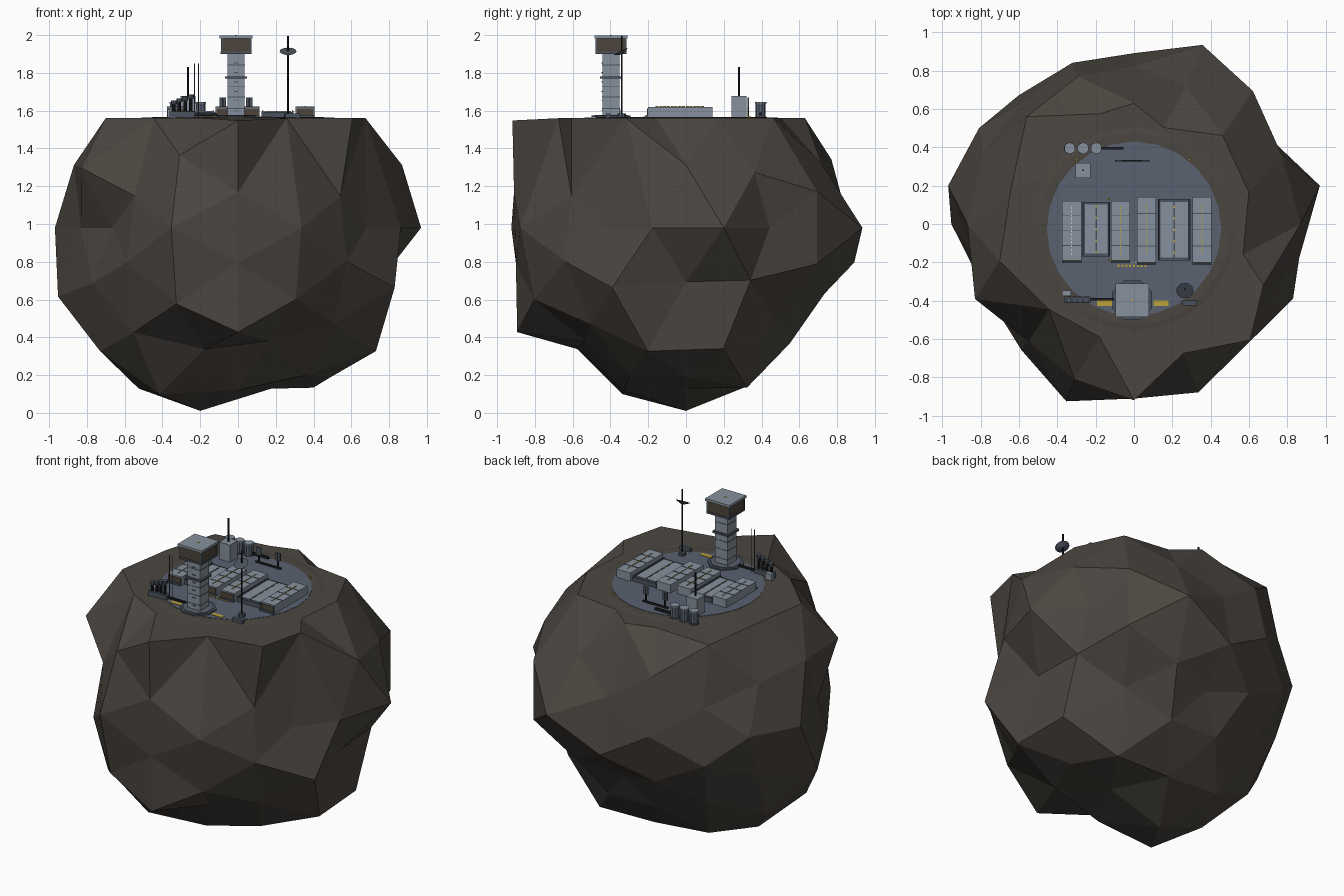
import bpy
import bmesh
from math import pi
from mathutils import Matrix, Vector

if "Cube" in bpy.data.objects:
    bpy.data.objects.remove(bpy.data.objects["Cube"], do_unlink=True)


def material(name, r, g, b):
    mat = bpy.data.materials.new(name)
    mat.use_nodes = True
    mat.diffuse_color = (r, g, b, 1)
    mat.node_tree.nodes["Principled BSDF"].inputs["Base Color"].default_value = (r, g, b, 1)
    return mat


rock = material("brown rock", .071, .061, .051)
deck_blue = material("blue grey deck", .1, .12, .16)
panel = material("light grey panel", .24, .285, .34)
steel = material("dark steel", .07, .085, .11)
black = material("near black", .012, .013, .016)
yellow = material("marking yellow", .5, .36, .04)
bronze = material("bronze wall", .075, .06, .045)
white = material("marking white", .55, .58, .6)


def finish(name, bm, mat):
    bmesh.ops.recalc_face_normals(bm, faces=bm.faces)
    mesh = bpy.data.meshes.new(name)
    bm.to_mesh(mesh)
    bm.free()
    mesh.materials.append(mat)
    obj = bpy.data.objects.new(name, mesh)
    bpy.context.collection.objects.link(obj)
    return obj


def boxes(name, mat, size, *bases):
    """Equal boxes, each standing on the given base centre."""
    bm = bmesh.new()
    for x, y, z in bases:
        place = Matrix.Translation((x, y, z + size[2] / 2)) @ Matrix.Diagonal((*size, 1))
        bmesh.ops.create_cube(bm, size=1, matrix=place)
    return finish(name, bm, mat)


def posts(name, mat, radius, height, *bases, sides=8, top=None, turn=None):
    """Equal upright cylinders or cones, optionally turned about their base."""
    bm = bmesh.new()
    for base in bases:
        place = Matrix.Translation(base) @ (turn or Matrix()) @ Matrix.Translation((0, 0, height / 2))
        bmesh.ops.create_cone(bm, cap_ends=True, segments=sides, radius1=radius,
                              radius2=radius if top is None else top, depth=height, matrix=place)
    return finish(name, bm, mat)


TOP = 1.56    # level of the levelled summit
DECK = 1.566  # level of the landing deck

# Asteroid: a geodesic ball. Each direction is mirrored over the axes (plus before minus,
# z fastest) and every mirror image has its own radius.
crags = {
    (0, .851, .526): (.74, .77, 1.08, 1.05),
    (.851, .526, 0): (.84, .8, .95, .78),
    (.526, 0, .851): (.9, .93, .9, 1),
    (0, .979, .202): (.84, .91, .93, .92),
    (.979, .202, 0): (.99, .88, .99, .85),
    (.202, 0, .979): (.9, .87, .9, .99),
    (.357, .934, 0): (1, .94, .9, .99),
    (.934, 0, .357): (.93, .8, .93, 1.02),
    (0, .357, .934): (.9, .9, .9, .92),
    (.577, .577, .577): (.8, .8, 1.05, .88, .97, .88, .77, .96),
    (.653, .73, .202): (.95, .95, .83, .88, .88, .92, .84, .9),
    (.326, .855, .403): (.84, .86, .79, .94, .9, .85, .95, 1),
    (.855, .403, .326): (.9, .85, .79, .97, .92, .92, .97, .9),
    (.73, .202, .653): (.82, .98, .78, 1, .88, .98, .96, 1),
    (.403, .326, .855): (.9, .99, .9, .91, .9, .95, .9, 1.03),
    (.202, .653, .73): (.77, .84, .8, .82, .88, .84, .9, .88),
}
bm = bmesh.new()
middle = Vector((0, 0, .98))
pairs = []
for base, radii in crags.items():
    sx, sy, sz = [(1, -1) if part else (1,) for part in base]
    images = [Vector((base[0] * i, base[1] * j, base[2] * k)) for i in sx for j in sy for k in sz]
    for way, radius in zip(images, radii):
        spot = middle + way * radius
        # Level the summit: the inner crags all meet the deck level
        if spot.z > TOP or (way.z > .3 and spot.xy.length < .75):
            spot.z = TOP
        pairs.append((bm.verts.new(way.normalized()), spot))
bmesh.ops.convex_hull(bm, input=bm.verts[:])
for vert, spot in pairs:
    vert.co = spot
finish("asteroid", bm, rock)

# Landing deck with a low worn lip around it
posts("deck_lip", rock, .53, .004, (0, -.025, TOP), sides=24, top=.5)
posts("deck", deck_blue, .455, DECK - TOP, (0, -.025, TOP), sides=24)

# Habitat row: long plain modules between lower framed modules
ROOF = 1.62
modules = [(-.325, -.035, .31), (-.07, -.035, .31), (.065, -.03, .34), (.355, -.03, .34)]
for x, y, length in modules:
    front = y - length / 2
    boxes("module_hull", panel, (.1, length, ROOF - DECK), (x, y, DECK))
    boxes("module_door", bronze, (.09, .008, .045), (x, front - .002, DECK))
    boxes("module_sill", steel, (.1, .015, .012), (x, front - .007, DECK))
    boxes("roof_seam", steel, (.1, .004, .002), *[(x, y + k * length / 4, ROOF) for k in (-1, 0, 1)])
    dots = [(x, y + k * .02, ROOF) for k in range(-6, 7)]
    boxes("roof_marking", white if x < -.3 else yellow, (.005, .011, .004), *dots)

for x, y, width, length in ((-.197, -.027, .145, .285), (.21, -.03, .17, .32)):
    boxes("framed_module", steel, (width, length, .028), (x, y, DECK))
    half = width / 2 - .018
    boxes("framed_roof", panel, (half, length - .03, .008),
          *[(x + s * (half / 2 + .004), y, DECK + .025) for s in (-1, 1)])
    boxes("framed_rail", steel, (.008, length, .01),
          *[(x + s * (width / 2 - .006), y, DECK + .026) for s in (-1, 1)])
    boxes("framed_light", yellow, (.006, .014, .003),
          *[(x, y + k * .06, DECK + .028) for k in (-2, -1, 0, 1, 2)])

# Painted deck markings
boxes("guide_mark", yellow, (.011, .012, .003), *[(-.08 + k * .02, -.218, DECK) for k in range(8)])
boxes("guide_tick", white, (.008, .006, .003), *[(-.07 + k * .02, -.2, DECK) for k in range(5)])
boxes("hazard_plate", yellow, (.078, .028, .003), (-.155, -.413, DECK), (.142, -.413, DECK))
boxes("beacon", yellow, (.011, .011, .012), (-.3, .335, TOP), (.29, .335, TOP),
      (-.13, .13, DECK), (-.13, -.188, DECK))

# Control tower
tx, ty = -.01, -.397
octagon = Matrix.Rotation(pi / 8, 4, "Z")
posts("tower_foot", steel, .112, .008, (tx, ty, DECK), turn=octagon)
posts("tower_plinth", deck_blue, .095, .01, (tx, ty, DECK + .002), turn=octagon)
boxes("tower_shaft", panel, (.09, .09, .35), (tx, ty, DECK))
boxes("tower_seam", steel, (.093, .093, .004), *[(tx, ty, z) for z in (1.61, 1.67, 1.725, 1.84)])
boxes("tower_collar", steel, (.115, .115, .012), (tx, ty, 1.77))
boxes("tower_floor", steel, (.165, .165, .012), (tx, ty, 1.9))
boxes("tower_cabin", bronze, (.155, .155, .075), (tx, ty, 1.911))
boxes("cabin_corner", steel, (.008, .008, .073),
      *[(tx + i * .077, ty + j * .077, 1.911) for i in (-1, 1) for j in (-1, 1)])
boxes("tower_roof", panel, (.175, .175, .016), (tx, ty, 1.982))
boxes("roof_lamp", yellow, (.01, .01, .003), (tx, ty, 1.997))
boxes("ladder_rung", steel, (.022, .006, .004), *[(tx, ty - .047, 1.6 + k * .05) for k in range(6)])

# Dish mast
mx, my = .265, -.34
posts("mast_base", steel, .022, .02, (mx, my, DECK))
posts("mast", black, .005, .43, (mx, my, DECK))
tilt = Matrix.Rotation(.45, 4, "X")
posts("mast_dish", steel, .014, .016, (mx, my, 1.9), sides=12, top=.045, turn=tilt)
boxes("mast_locker", steel, (.075, .024, .025), (.29, -.412, TOP))

# Relay hut with antenna, beside the storage tanks
boxes("relay_hut", panel, (.078, .078, .112), (-.265, .28, DECK))
posts("hut_antenna", black, .005, .155, (-.265, .28, 1.675))
tanks = [(x, .395) for x in (-.335, -.265, -.197)]
posts("storage_tank", deck_blue, .027, .08, *[(x, y, TOP) for x, y in tanks], sides=10)
posts("tank_lid", panel, .03, .008, *[(x, y, 1.637) for x, y in tanks], sides=10)
posts("tank_foot", steel, .031, .008, *[(x, y, TOP) for x, y in tanks], sides=10)
boxes("tank_pipe", black, (.12, .014, .014), (-.115, .395, 1.575))

# Thin signal screen behind the habitat
boxes("screen_rail", black, (.18, .008, .012), (-.01, .33, DECK))
boxes("screen_post", black, (.008, .008, .1), (-.08, .33, DECK), (.06, .33, DECK))
boxes("screen_plate", steel, (.035, .008, .05), (-.08, .33, 1.62), (.06, .33, 1.62))

# Generator cluster: stepped exhaust stacks on a block
boxes("generator", steel, (.135, .035, .035), (-.295, -.395, TOP))
boxes("generator_locker", panel, (.045, .028, .045), (-.352, -.362, TOP))
for k in range(4):
    x, rise = -.34 + k * .03, .055 + k * .01
    posts("exhaust_stack", black, .009, rise, (x, -.397, TOP + .02))
    posts("exhaust_cap", steel, .016, .02, (x, -.397, TOP + .02 + rise))
boxes("generator_pipe", black, (.13, .012, .012), (-.17, -.393, 1.572))
posts("whip_antenna", steel, .0025, .29, (-.23, -.38, TOP), (-.21, -.38, TOP))
